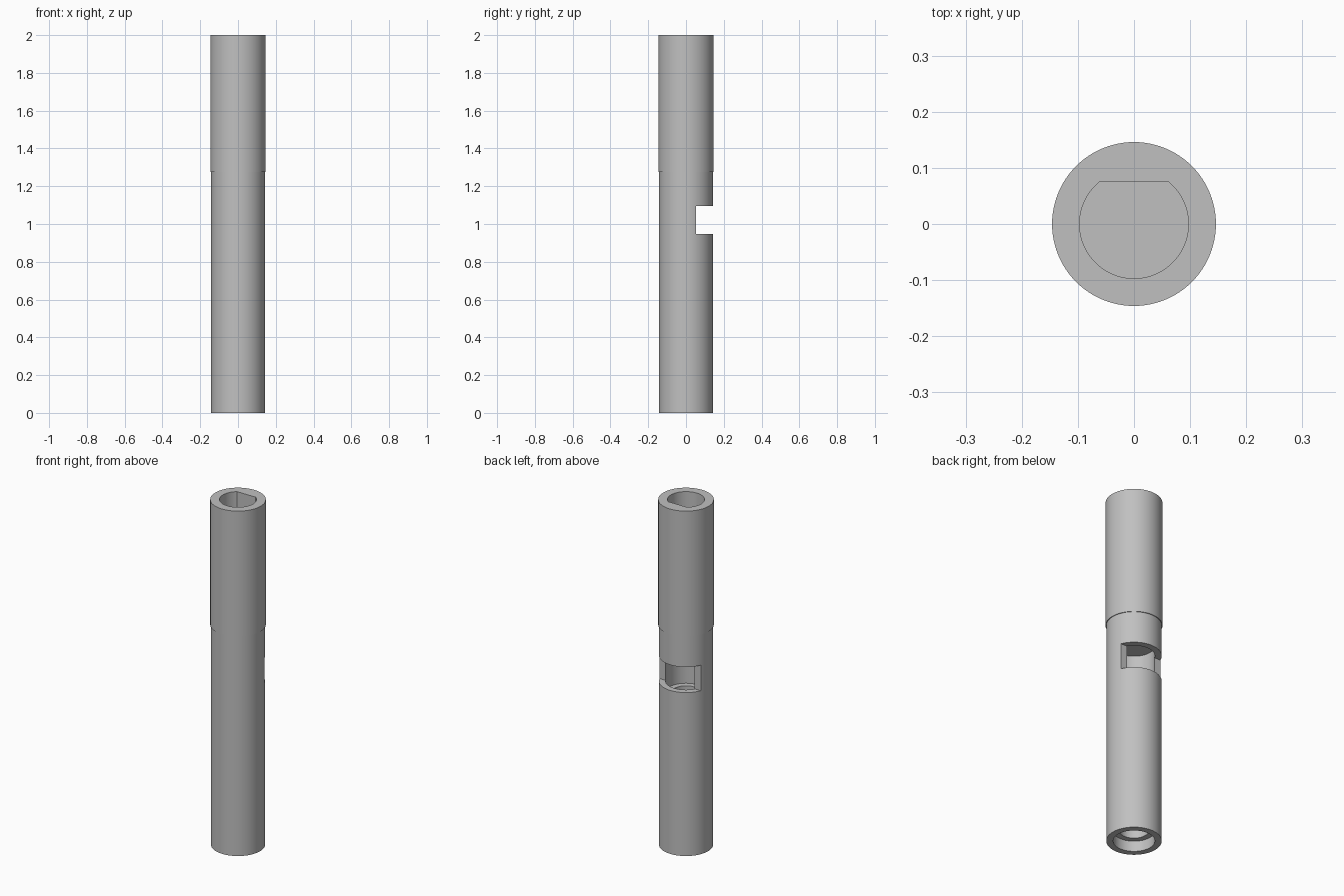
import bpy
import bmesh
import math

if "Cube" in bpy.data.objects:
    bpy.data.objects.remove(bpy.data.objects["Cube"])

SEGMENTS = 96
OUTER, SLEEVE, BORE, HOLE = 0.142, 0.146, 0.107, 0.075

grey = bpy.data.materials.new("plain grey")
grey.use_nodes = True
colour = (0.53, 0.53, 0.53, 1)
grey.diffuse_color = colour
grey.node_tree.nodes["Principled BSDF"].inputs["Base Color"].default_value = colour


def circle(radius):
    angles = [math.tau * i / SEGMENTS for i in range(SEGMENTS)]
    return [(radius * math.cos(a), radius * math.sin(a)) for a in angles]


def d_shape(radius, flat):
    """Circle with a straight edge on the back side."""
    start = math.asin(flat / radius)
    sweep = math.pi + 2 * start
    angles = [start - sweep * i / SEGMENTS for i in range(SEGMENTS + 1)]
    return [(radius * math.cos(a), radius * math.sin(a)) for a in reversed(angles)]


def add_object(name, bm):
    bmesh.ops.recalc_face_normals(bm, faces=bm.faces)
    mesh = bpy.data.meshes.new(name)
    bm.to_mesh(mesh)
    bm.free()
    mesh.materials.append(grey)
    obj = bpy.data.objects.new(name, mesh)
    bpy.context.collection.objects.link(obj)
    return obj


def prism(name, outline, bottom, top):
    bm = bmesh.new()
    face = bm.faces.new([bm.verts.new((x, y, bottom)) for x, y in outline])
    result = bmesh.ops.extrude_face_region(bm, geom=[face])
    verts = [v for v in result["geom"] if isinstance(v, bmesh.types.BMVert)]
    bmesh.ops.translate(bm, verts=verts, vec=(0, 0, top - bottom))
    return add_object(name, bm)


def lathe(name, profile):
    """Solid of revolution from (radius, height) pairs, closed at both ends."""
    bm = bmesh.new()
    rings = [[bm.verts.new((x, y, z)) for x, y in circle(r)] for r, z in profile]
    for low, high in zip(rings, rings[1:]):
        for i in range(SEGMENTS):
            j = (i + 1) % SEGMENTS
            bm.faces.new((low[i], low[j], high[j], high[i]))
    bm.faces.new(rings[0][::-1])
    bm.faces.new(rings[-1])
    return add_object(name, bm)


# Outer tube, slightly thicker in its upper part
tube = lathe("tube", [(OUTER, 0), (OUTER, 1.275), (SLEEVE, 1.275), (SLEEVE, 2)])

# Stepped lower bore and the wider chamber behind the notch
bore = lathe("bore_cutter", [(BORE, -0.1), (BORE, 0.06), (HOLE, 0.06),
                             (HOLE, 0.885), (BORE, 0.885), (BORE, 1.155)])
# D-shaped blind socket in the top
socket = prism("socket_cutter", d_shape(0.097, 0.076), 1.275, 2.1)
# Rectangular notch through the back wall
notch = prism("notch_cutter", [(-0.3, 0.053), (0.3, 0.053), (0.3, 0.3), (-0.3, 0.3)],
              0.947, 1.095)

bpy.context.view_layer.objects.active = tube
for cutter in (bore, socket, notch):
    cutter.hide_render = True
    cut = tube.modifiers.new(cutter.name, "BOOLEAN")
    cut.operation = "DIFFERENCE"
    cut.solver = "EXACT"
    cut.object = cutter
    bpy.ops.object.modifier_apply(modifier=cut.name)
    bpy.data.objects.remove(cutter)

# Smooth round walls with sharp rims
bpy.ops.object.select_all(action="DESELECT")
tube.select_set(True)
bpy.ops.object.shade_smooth_by_angle(angle=math.radians(30))
